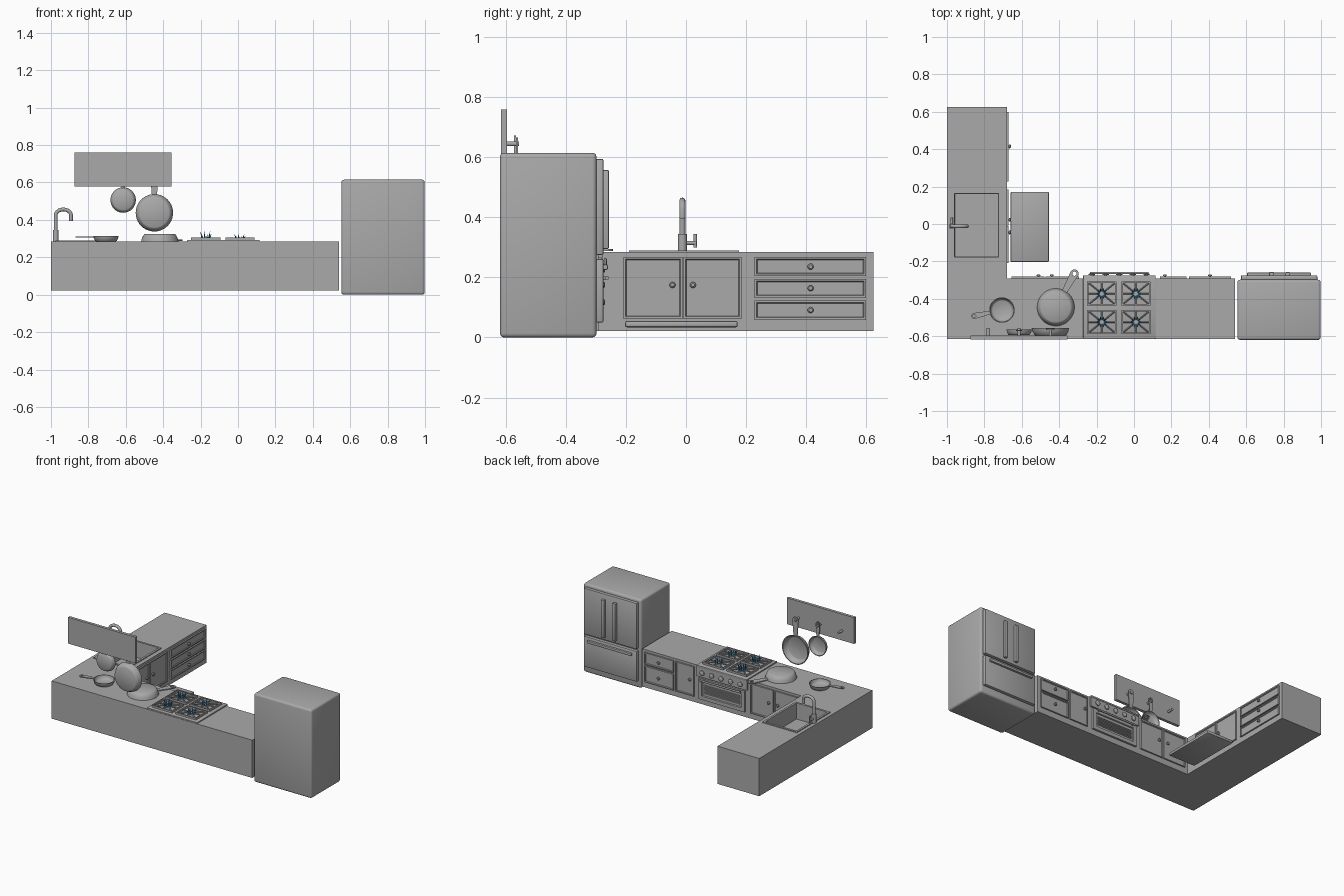
import bpy, bmesh, math
from mathutils import Matrix, Vector

if "Cube" in bpy.data.objects:
    bpy.data.objects.remove(bpy.data.objects["Cube"])


def material(name, c):
    m = bpy.data.materials.new(name)
    m.diffuse_color = (*c, 1)
    m.use_nodes = True
    m.node_tree.nodes["Principled BSDF"].inputs["Base Color"].default_value = m.diffuse_color
    return m


GREY = material("plain grey", (0.40, 0.40, 0.40))
BLUE = material("flame blue", (0.03, 0.25, 0.50))


def finish(name, bm, mat=GREY, smooth=False):
    bmesh.ops.recalc_face_normals(bm, faces=bm.faces)
    me = bpy.data.meshes.new(name)
    bm.to_mesh(me)
    bm.free()
    me.materials.append(mat)
    ob = bpy.data.objects.new(name, me)
    bpy.context.collection.objects.link(ob)
    if smooth:
        bpy.ops.object.select_all(action='DESELECT')
        ob.select_set(True)
        bpy.context.view_layer.objects.active = ob
        bpy.ops.object.shade_smooth_by_angle(angle=math.radians(35))
    return ob


def add_box(bm, x0, x1, y0, y1, z0, z1):
    m = Matrix.Translation(((x0 + x1) / 2, (y0 + y1) / 2, (z0 + z1) / 2))
    return bmesh.ops.create_cube(bm, size=1, matrix=m @ Matrix.Diagonal((x1 - x0, y1 - y0, z1 - z0, 1)))


def box(name, *b, bevel=0, seg=2):
    bm = bmesh.new()
    add_box(bm, *b)
    if bevel:
        bmesh.ops.bevel(bm, geom=bm.edges[:], offset=bevel, segments=seg, profile=0.5, affect='EDGES')
    return finish(name, bm, smooth=bevel > 0)


def add_cyl(bm, a, b, r, r2=None, n=20):
    a, b = Vector(a), Vector(b)
    m = Matrix.Translation((a + b) / 2) @ (b - a).to_track_quat('Z', 'Y').to_matrix().to_4x4()
    bmesh.ops.create_cone(bm, cap_ends=True, segments=n, radius1=r, radius2=r if r2 is None else r2,
                          depth=(b - a).length, matrix=m)


# Local frames: u across, w up, d outwards from the front
LONG = Matrix(((1, 0, 0, 0), (0, 0, 1, -0.291), (0, 1, 0, 0), (0, 0, 0, 1)))
SHORT = Matrix(((0, 0, 1, -0.68), (1, 0, 0, 0), (0, 1, 0, 0), (0, 0, 0, 1)))
TOP = Matrix.Identity(4)


def panel(name, fr, u0, u1, w0, w1, d0, d1, rim=0.01, sink=0.005, slope=0.004):
    """Slab with a recessed centre, open at the hidden back"""
    bm = bmesh.new()
    add_box(bm, u0, u1, w0, w1, d0, d1)
    bm.normal_update()
    top = next(f for f in bm.faces if f.normal.z > 0.9)
    back = next(f for f in bm.faces if f.normal.z < -0.9)
    bmesh.ops.inset_region(bm, faces=[top], thickness=rim)
    bmesh.ops.inset_region(bm, faces=[top], thickness=slope, depth=0)
    for v in top.verts:
        v.co.z -= sink
    bmesh.ops.delete(bm, geom=[back], context='FACES_ONLY')
    bm.transform(fr)
    return finish(name, bm)


def knob(name, fr, u, w, r=0.01, d0=0.005, d1=0.022):
    bm = bmesh.new()
    add_cyl(bm, (u, w, d0), (u, w, d1 - 0.008), r * 0.5)
    add_cyl(bm, (u, w, d1 - 0.010), (u, w, d1 - 0.004), r)
    add_cyl(bm, (u, w, d1 - 0.004), (u, w, d1), r, r * 0.6)
    bm.transform(fr)
    finish(name, bm, smooth=True)


# L-shaped counter with a hole for the sink
bm = bmesh.new()
outline = [(-1, -0.615), (0.54, -0.615), (0.54, -0.291), (-0.68, -0.291), (-0.68, 0.625), (-1, 0.625)]
f = bm.faces.new([bm.verts.new((x, y, 0.022)) for x, y in outline])
ext = bmesh.ops.extrude_face_region(bm, geom=[f])
for v in ext["geom"]:
    if isinstance(v, bmesh.types.BMVert):
        v.co.z = 0.284
counter = finish("counter", bm)
cutter = box("sink_cutter", -0.965, -0.72, -0.18, 0.165, 0.15, 0.4)
cutter.hide_render = True
cutter.hide_viewport = True
mod = counter.modifiers.new("sink_hole", 'BOOLEAN')
mod.object, mod.operation, mod.solver = cutter, 'DIFFERENCE', 'EXACT'

# Sink and floor mat
panel("sink", TOP, -0.975, -0.71, -0.19, 0.177, 0.282, 0.290, rim=0.02, sink=0.11, slope=0.004)
bm = bmesh.new()
add_cyl(bm, (-0.895, -0.01, 0.18), (-0.895, -0.01, 0.184), 0.02)
finish("drain", bm, smooth=True)
box("floor_mat", -0.66, -0.455, -0.203, 0.172, 0.034, 0.055, bevel=0.006)

# Faucet: base, arched spout, side lever
cu = bpy.data.curves.new("spout_path", 'CURVE')
cu.dimensions, cu.bevel_depth, cu.use_fill_caps = '3D', 0.010, True
pts = [(-0.975, 0.285), (-0.975, 0.425)]
pts += [(-0.934 - 0.041 * math.cos(t * math.pi / 10), 0.425 + 0.031 * math.sin(t * math.pi / 10)) for t in range(1, 10)]
pts += [(-0.893, 0.425), (-0.893, 0.395)]
sp = cu.splines.new('POLY')
sp.points.add(len(pts) - 1)
for p, (x, z) in zip(sp.points, pts):
    p.co = (x, -0.012, z, 1)
tmp = bpy.data.objects.new("tmp", cu)
bm = bmesh.new()
bm.from_mesh(bpy.data.meshes.new_from_object(tmp))
bpy.data.objects.remove(tmp)
add_cyl(bm, (-0.975, -0.012, 0.285), (-0.975, -0.012, 0.345), 0.015)
add_cyl(bm, (-0.975, -0.012, 0.315), (-0.975, 0.035, 0.315), 0.007)
add_cyl(bm, (-0.975, 0.031, 0.300), (-0.975, 0.031, 0.345), 0.006)
finish("faucet", bm, smooth=True)

# Cabinet doors and drawers
for fr, u0, u1, w0, w1, ku, kw in [
        (SHORT, -0.208, -0.011, 0.062, 0.268, -0.045, 0.175), (SHORT, -0.008, 0.185, 0.062, 0.268, 0.023, 0.175),
        (SHORT, 0.228, 0.600, 0.205, 0.268, 0.415, 0.236), (SHORT, 0.228, 0.600, 0.132, 0.195, 0.415, 0.164),
        (SHORT, 0.228, 0.600, 0.059, 0.123, 0.415, 0.091),
        (LONG, -0.655, -0.478, 0.062, 0.268, -0.51, 0.175), (LONG, -0.473, -0.295, 0.062, 0.268, -0.44, 0.175),
        (LONG, 0.138, 0.28, 0.062, 0.268, 0.165, 0.175),
        (LONG, 0.295, 0.518, 0.185, 0.268, 0.406, 0.226), (LONG, 0.295, 0.518, 0.062, 0.175, 0.406, 0.118)]:
    panel("cabinet_front", fr, u0, u1, w0, w1, -0.002, 0.010)
    knob("cabinet_knob", fr, ku, kw)

# Oven: front panel, door with barred window, handle, knobs
box("stove_panel", -0.272, 0.115, -0.295, -0.278, 0.215, 0.284)
panel("oven_door", LONG, -0.255, 0.098, 0.06, 0.208, -0.002, 0.014, rim=0.035, sink=0.008)
bm = bmesh.new()
for i in range(7):
    add_box(bm, -0.216, 0.059, -0.288, -0.280, 0.102 + i * 0.0095, 0.107 + i * 0.0095)
finish("oven_window_bars", bm)
bm = bmesh.new()
add_cyl(bm, (-0.235, -0.262, 0.198), (0.078, -0.262, 0.198), 0.006)
for x in (-0.215, 0.058):
    add_cyl(bm, (x, -0.28, 0.198), (x, -0.262, 0.198), 0.005)
finish("oven_handle", bm, smooth=True)
for i in range(5):
    knob("stove_knob", LONG, -0.225 + i * 0.073, 0.248, r=0.017, d0=0.01, d1=0.028)

# Cooktop: plate, burners, grates and flames
box("cooktop", -0.272, 0.115, -0.612, -0.275, 0.28, 0.292, bevel=0.003)
for bx, h in ((-0.172, 0.042), (0.010, 0.028)):
    for by in (-0.372, -0.524):
        bm = bmesh.new()
        for s in (-1, 1):
            add_box(bm, bx - 0.078, bx + 0.078, by + s * 0.060 - 0.004, by + s * 0.060 + 0.004, 0.291, 0.305)
            add_box(bm, bx + s * 0.074 - 0.004, bx + s * 0.074 + 0.004, by - 0.064, by + 0.064, 0.291, 0.305)
        for i in range(8):
            d = Vector(((1, 1, 0, -1, -1, -1, 0, 1)[i] * 0.074, (0, 1, 1, 1, 0, -1, -1, -1)[i] * 0.060, 0.300))
            c = Vector((bx, by, 0))
            add_cyl(bm, c + Vector((d.x * 0.25, d.y * 0.25, d.z)), c + d, 0.004, n=4)
        finish("burner_grate", bm)
        bm = bmesh.new()
        add_cyl(bm, (bx, by, 0.29), (bx, by, 0.298), 0.024)
        finish("burner", bm, smooth=True)
        bm = bmesh.new()
        for i in range(10):
            a = i * math.tau / 10
            o = Vector((math.cos(a), math.sin(a), 0))
            c = Vector((bx, by, 0.295))
            add_cyl(bm, c + o * 0.017, c + o * 0.029 + Vector((0, 0, h * (0.7 + 0.3 * (i % 2)))), 0.006, 0.0005, n=6)
        finish("flame", bm, BLUE, smooth=True)


def pan(name, r, h, reach, hw, m):
    """Turned dish opening towards +z, with a flat pierced handle along +x"""
    cu = bpy.data.curves.new("handle_outline", 'CURVE')
    cu.dimensions, cu.fill_mode, cu.extrude = '2D', 'BOTH', 0.003
    end = reach - hw
    rim = [(r * 0.96, -hw * 0.6), (end, -hw)]
    rim += [(end + hw * math.sin(a * math.pi / 8), -hw * math.cos(a * math.pi / 8)) for a in range(1, 8)]
    rim += [(end, hw), (r * 0.96, hw * 0.6)]
    hole = [(end + hw * 0.5 * math.cos(a * math.tau / 12), hw * 0.5 * math.sin(a * math.tau / 12)) for a in range(12)]
    for loop in (rim, hole):
        sp = cu.splines.new('POLY')
        sp.points.add(len(loop) - 1)
        sp.use_cyclic_u = True
        for p, (x, y) in zip(sp.points, loop):
            p.co = (x, y, 0, 1)
    tmp = bpy.data.objects.new("tmp", cu)
    bm = bmesh.new()
    bm.from_mesh(bpy.data.meshes.new_from_object(tmp))
    bpy.data.objects.remove(tmp)
    bmesh.ops.translate(bm, verts=bm.verts[:], vec=(0, 0, h - 0.006))
    prof = [(0, 0), (r * 0.78, 0), (r * 0.86, h * 0.12), (r * 0.96, h * 0.6), (r, h), (r * 0.94, h),
            (r * 0.90, h * 0.6), (r * 0.80, h * 0.2), (r * 0.74, h * 0.12), (0, h * 0.12)]
    vs = [bm.verts.new((x, 0, z)) for x, z in prof]
    es = [bm.edges.new(e) for e in zip(vs, vs[1:])]
    bmesh.ops.spin(bm, geom=vs + es, axis=(0, 0, 1), cent=(0, 0, 0), angle=math.tau, steps=40)
    bmesh.ops.remove_doubles(bm, verts=bm.verts[:], dist=0.0002)
    bm.transform(m)
    finish(name, bm, smooth=True)


SMALL, BIG = (0.068, 0.030, 0.167, 0.016), (0.100, 0.040, 0.228, 0.023)
T, R = Matrix.Translation, Matrix.Rotation
pan("small_pan", *SMALL, T((-0.706, -0.46, 0.285)) @ R(math.radians(192), 4, 'Z'))
pan("large_pan", *BIG, T((-0.418, -0.445, 0.325)) @ R(math.radians(61), 4, 'Z') @ R(math.pi, 4, 'X'))
# x -> up, z -> +y for the hanging pair
HANG = Matrix(((0, 1, 0, 0), (0, 0, 1, 0), (1, 0, 0, 0), (0, 0, 0, 1)))
pan("hanging_small_pan", *SMALL, T((-0.614, -0.594, 0.506)) @ HANG)
pan("hanging_large_pan", *BIG, T((-0.447, -0.597, 0.438)) @ HANG)

# Wall board with pegs
box("pan_rack", -0.873, -0.356, -0.617, -0.597, 0.578, 0.76)
bm = bmesh.new()
for x in (-0.78, -0.614, -0.447):
    add_cyl(bm, (x, -0.60, 0.645), (x, -0.557, 0.645), 0.008)
finish("rack_pegs", bm, smooth=True)

# Fridge: body, twin doors, drawer and handles
box("fridge_body", 0.553, 0.998, -0.62, -0.298, 0.0, 0.615, bevel=0.014, seg=3)
box("fridge_door", 0.572, 0.980, -0.30, -0.275, 0.275, 0.595, bevel=0.005)
box("fridge_drawer", 0.572, 0.980, -0.30, -0.275, 0.05, 0.262, bevel=0.005)
for x in (0.735, 0.822):
    box("door_handle", x - 0.012, x + 0.012, -0.278, -0.257, 0.295, 0.558, bevel=0.004)
box("drawer_handle", 0.605, 0.945, -0.278, -0.260, 0.225, 0.243, bevel=0.004)
